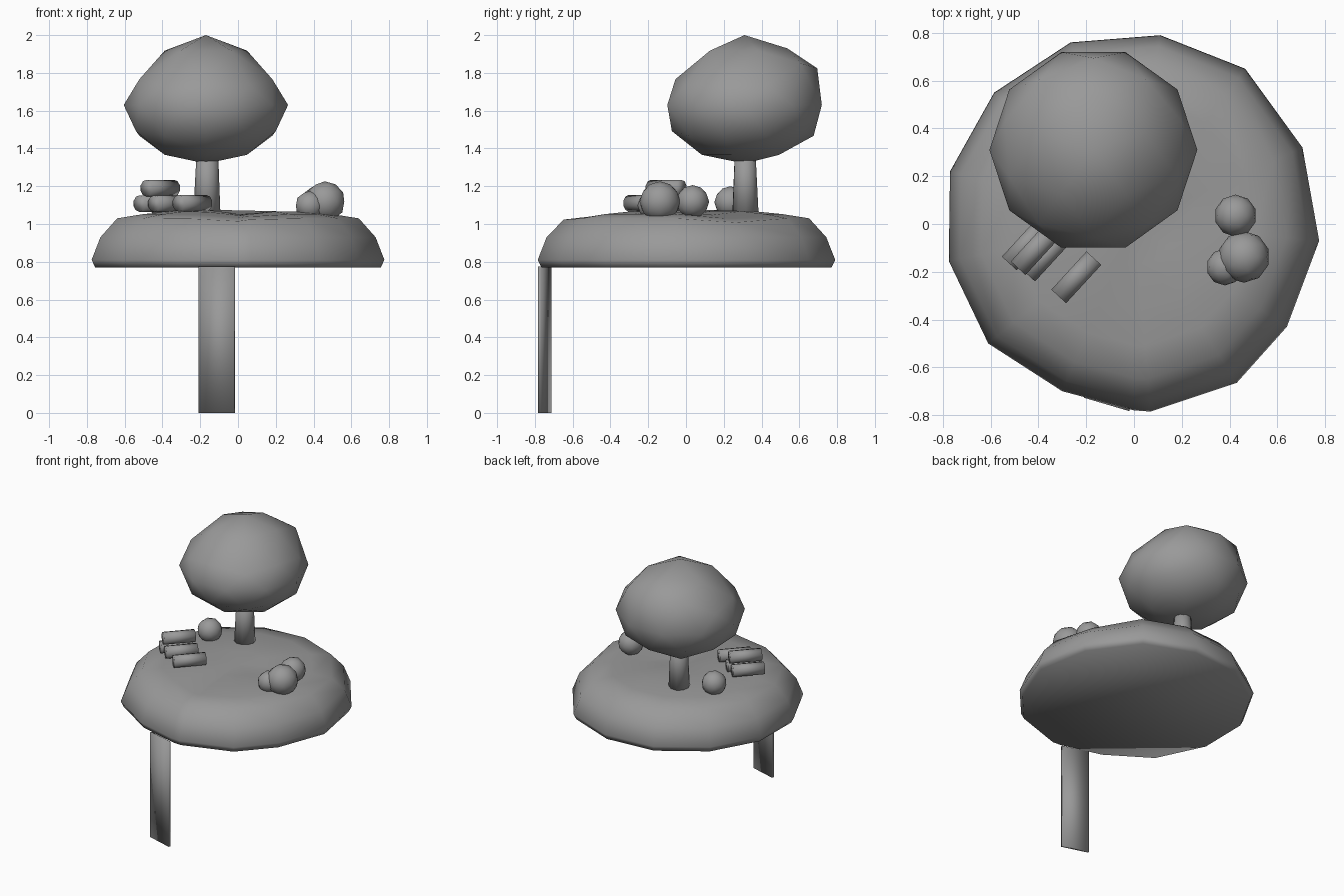
import bpy, bmesh, math
from mathutils import Vector, Matrix

if "Cube" in bpy.data.objects:
    bpy.data.objects.remove(bpy.data.objects["Cube"])

grey = bpy.data.materials.new("dark_grey")
grey.diffuse_color = (.32, .32, .32, 1)
grey.use_nodes = True
grey.node_tree.nodes["Principled BSDF"].inputs["Base Color"].default_value = grey.diffuse_color


def finish(name, bm, angle=60):
    bmesh.ops.recalc_face_normals(bm, faces=bm.faces)
    me = bpy.data.meshes.new(name)
    bm.to_mesh(me)
    bm.free()
    me.materials.append(grey)
    ob = bpy.data.objects.new(name, me)
    bpy.context.collection.objects.link(ob)
    bpy.ops.object.select_all(action='DESELECT')
    bpy.context.view_layer.objects.active = ob
    ob.select_set(True)
    bpy.ops.object.shade_smooth_by_angle(angle=math.radians(angle))
    return ob


def tube(name, p, q, r0, r1, sides):
    p, q = Vector(p), Vector(q)
    bm = bmesh.new()
    bmesh.ops.create_cone(bm, cap_ends=True, segments=sides, radius1=r0, radius2=r1, depth=(q - p).length)
    rot = (q - p).to_track_quat('Z', 'Y')
    for v in bm.verts:
        v.co = rot @ v.co + (p + q) / 2
    return finish(name, bm, 100)


def ball(name, c, size, shape=None, turn=0):
    bm = bmesh.new()
    bmesh.ops.create_icosphere(bm, subdivisions=2, radius=1, matrix=Matrix.Rotation(turn, 4, 'Z'))
    for v in bm.verts:
        d = shape(v.co) if shape else v.co
        v.co = Vector([c[i] + d[i] * size[i] for i in range(3)])
    return finish(name, bm, 100)


# Island: irregular outline lofted through a rounded profile
outline = [(.11, .79), (.465, .65), (.705, .32), (.775, -.07), (.64, -.43), (.43, -.665), (.07, -.785), (0, -.78),
           (-.30, -.70), (-.61, -.50), (-.775, -.155), (-.77, .22), (-.585, .55), (-.265, .76)]
profile = [(.975, .77), (1, .81), (.94, .93), (.825, 1.03), (.65, 1.052), (.45, 1.068), (.22, 1.073)]
stream = [Vector((-.1, -.75)), Vector((.05, -.1)), Vector((.6, .3))]


def stream_dip(x, y):
    p, best = Vector((x, y)), 9
    for a, b in zip(stream, stream[1:]):
        t = max(0, min(1, (p - a).dot(b - a) / (b - a).length_squared))
        best = min(best, (p - a.lerp(b, t)).length)
    return .022 * math.exp(-(best / .12) ** 2)


bm = bmesh.new()
rings = []
for s, z in profile:
    rings.append([bm.verts.new((x * s, y * s, z - (stream_dip(x * s, y * s) if z > 1 else 0))) for x, y in outline])
n = len(outline)
for lo, hi in zip(rings, rings[1:]):
    for i in range(n):
        j = (i + 1) % n
        bm.faces.new((lo[i], lo[j], hi[j], hi[i]))
bm.faces.new(rings[0][::-1])
centre = bm.verts.new((0, 0, 1.055))
for i in range(n):
    bm.faces.new((rings[-1][i], rings[-1][(i + 1) % n], centre))
finish("island", bm, 80)

# Waterfall: thin sheet hanging along the front edge
bm = bmesh.new()
foot = [(-.21, -.727), (-.02, -.783), (-.015, -.768), (-.205, -.713)]
low = [bm.verts.new((x, y, 0)) for x, y in foot]
top = [bm.verts.new((x, y, .775)) for x, y in foot]
for i in range(4):
    j = (i + 1) % 4
    bm.faces.new((low[i], low[j], top[j], top[i]))
bm.faces.new(low)
bm.faces.new(top)
finish("waterfall", bm, 100)


# Tree: crown is pointed on top with a fuller shoulder at the back
def crown(d):
    z = d.z
    if z > 0:
        shoulder = abs(d.x) < .6
        z = z ** (.8 if d.y > .65 and shoulder else 1.3 if d.y > .3 and shoulder else 1.55)
    return Vector((d.x, d.y, z * (.37 if z > 0 else .31)))


tube("tree_trunk", (-.165, .315, 1.03), (-.162, .313, 1.4), .073, .056, 10)
ball("tree_crown", (-.17, .31, 1.63), (.435, .43, 1), crown, math.radians(18))

# Logs: small pile plus one loose log
step = Vector((.147, .16, 0))
logs = [(-.522, -.165, 1.108), (-.445, -.212, 1.108), (-.485, -.185, 1.19), (-.315, -.303, 1.11)]
for i, p in enumerate(logs):
    tube(f"log_{i + 1}", p, Vector(p) + step, .044, .044, 10)

# Rocks
rocks = [(.425, .035, 1.118, .088), (.46, -.138, 1.118, .108), (.38, -.18, 1.098, .077), (-.395, .235, 1.115, .085)]
for i, (x, y, z, r) in enumerate(rocks):
    ball(f"rock_{i + 1}", (x, y, z), (r, r, r))
